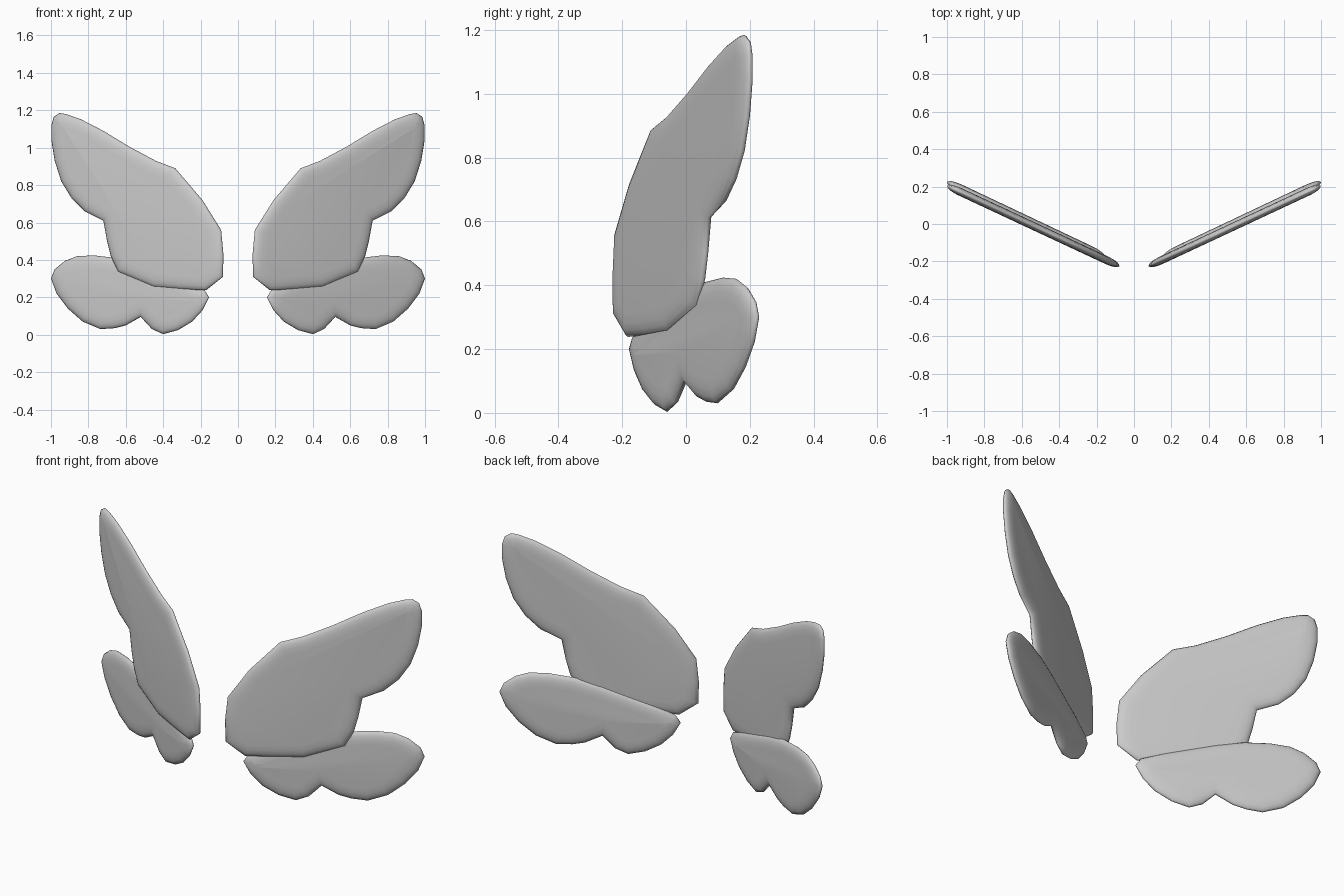
import bpy
import bmesh

# Wing outlines as (x, z) seen from the front
UPPER = [(0.08, 0.31), (0.17, 0.238), (0.30, 0.243), (0.45, 0.255), (0.64, 0.335),
         (0.68, 0.42), (0.70, 0.50), (0.72, 0.61), (0.82, 0.66), (0.89, 0.73),
         (0.945, 0.82), (0.98, 0.93), (0.998, 1.04), (0.998, 1.12), (0.985, 1.165),
         (0.955, 1.185), (0.92, 1.18), (0.84, 1.152), (0.72, 1.09), (0.58, 1.005),
         (0.44, 0.93), (0.335, 0.89), (0.19, 0.72), (0.09, 0.56), (0.078, 0.43)]
LOWER = [(0.155, 0.20), (0.19, 0.13), (0.245, 0.07), (0.32, 0.025), (0.40, 0.003),
         (0.46, 0.03), (0.52, 0.095), (0.60, 0.05), (0.66, 0.035), (0.735, 0.03),
         (0.83, 0.07), (0.91, 0.14), (0.97, 0.22), (1.0, 0.30), (0.98, 0.35),
         (0.925, 0.395), (0.86, 0.42), (0.77, 0.424), (0.65, 0.41), (0.52, 0.373),
         (0.40, 0.33), (0.29, 0.29), (0.18, 0.242)]


def dome(bm, face):
    """Round one side of the wing with progressively flatter insets."""
    bm.normal_update()
    for inset, height in ((0.006, 0.008), (0.015, 0.007), (0.022, 0.004), (0.03, 0.002)):
        bmesh.ops.inset_region(bm, faces=[face], thickness=inset, depth=height,
                               use_boundary=True, use_even_offset=True)
        bm.normal_update()


def wing_pair(name, outline, y0, slope):
    bm = bmesh.new()
    rim = [bm.verts.new((x, y0 + slope * x, z)) for x, z in outline]
    dome(bm, bm.faces.new(rim))
    dome(bm, bm.faces.new(rim[::-1]))
    for f in bm.faces:
        f.smooth = True
    mesh = bpy.data.meshes.new(name)
    bm.to_mesh(mesh)
    bm.free()
    obj = bpy.data.objects.new(name, mesh)
    bpy.context.collection.objects.link(obj)
    mirror = obj.modifiers.new("mirror", 'MIRROR')
    mirror.use_axis = (True, False, False)
    return obj


# Large front wings, and small wings just behind them
wing_pair("upper_wings", UPPER, -0.262, 0.467)
wing_pair("lower_wings", LOWER, -0.248, 0.473)
